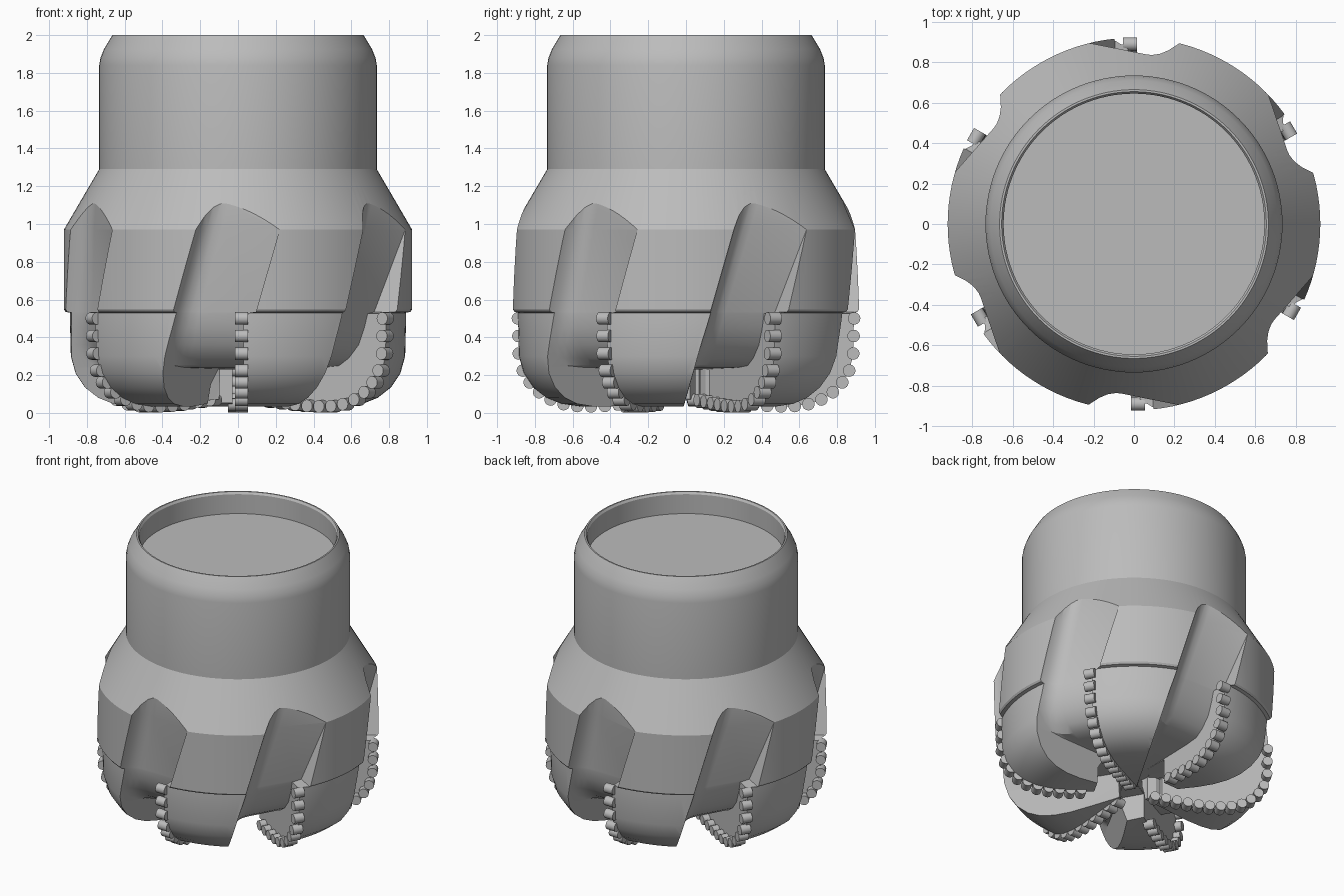
import bpy, bmesh
from math import pi, cos, sin, radians
from mathutils import Vector, Matrix

if "Cube" in bpy.data.objects:
    bpy.data.objects.remove(bpy.data.objects["Cube"], do_unlink=True)

steel = bpy.data.materials.new("grey steel")
steel.use_nodes = True
GREY = (0.5, 0.5, 0.5, 1)
steel.diffuse_color = GREY
steel.node_tree.nodes["Principled BSDF"].inputs["Base Color"].default_value = GREY


def make(name, bm):
    bmesh.ops.recalc_face_normals(bm, faces=bm.faces)
    mesh = bpy.data.meshes.new(name)
    bm.to_mesh(mesh)
    bm.free()
    mesh.materials.append(steel)
    ob = bpy.data.objects.new(name, mesh)
    bpy.context.collection.objects.link(ob)
    return ob


def select(ob):
    bpy.ops.object.select_all(action='DESELECT')
    ob.select_set(True)
    bpy.context.view_layer.objects.active = ob


def subtract(body, tool):
    select(body)
    mod = body.modifiers.new("cut", 'BOOLEAN')
    mod.operation = 'DIFFERENCE'
    mod.solver = 'EXACT'
    mod.object = tool
    bpy.ops.object.modifier_apply(modifier=mod.name)
    bpy.data.objects.remove(tool, do_unlink=True)


# Solid of revolution: blade nose, gauge band, shoulder, shank, recessed top
nose = [(0.89, 0.5), (0.885, 0.3), (0.86, 0.21), (0.81, 0.135), (0.74, 0.08),
        (0.66, 0.048), (0.56, 0.034), (0.45, 0.035), (0.3, 0.05), (0.08, 0.075)]
upper = [(0.89, 0.53), (0.913, 0.535), (0.922, 0.548), (0.922, 0.97), (0.735, 1.29),
         (0.735, 1.84), (0.728, 1.88), (0.71, 1.925), (0.665, 2), (0.655, 2),
         (0.645, 1.985), (0.645, 1.845), (0, 1.845)]
bm = bmesh.new()
ring = [bm.verts.new((r, 0, z)) for r, z in [(0, 0.08)] + nose[::-1] + upper]
edges = [bm.edges.new(pair) for pair in zip(ring, ring[1:])]
bmesh.ops.spin(bm, geom=ring + edges, cent=(0, 0, 0), axis=(0, 0, 1),
               angle=2 * pi, steps=120, use_duplicate=False)
bmesh.ops.remove_doubles(bm, verts=bm.verts, dist=0.0005)
body = make("bit_body", bm)


# Slanted slot: lofted sections with a rounded corner at the trailing wall
def left_wall(y, z):
    return -0.37 + 0.33 * (z - 0.5) + 0.58 * (y + 0.88)


# height, floor y on the left, floor y on the right, right wall x
SLOT = [(-0.1, -0.08, -0.08, 0.03), (0.23, -0.08, -0.08, 0.03),
        (0.24, -0.5, -0.5, 0.03), (0.25, -0.6, -0.6, 0.03),
        (0.29, -0.66, -0.66, 0.03), (0.36, -0.72, -0.72, 0.03),
        (0.45, -0.755, -0.755, 0.03), (0.525, -0.77, -0.775, 0.03),
        (0.535, -0.77, -0.778, 0.095), (0.97, -0.81, -0.895, 0.22),
        (1.3, -0.83, -0.97, 0.32)]


def slot(angle):
    bm = bmesh.new()
    loops = []
    for z, yl, yr, xr in SLOT:
        out = Vector((left_wall(-1.1, z), -1.1, z))
        corner = Vector((left_wall(yl, z), yl, z))
        right = Vector((xr, yr, z))
        chop = min(0.09, 0.4 * (right - corner).length)
        a = corner + (out - corner).normalized() * chop
        b = corner + (right - corner).normalized() * chop
        arc = [a * (1 - t) ** 2 + corner * 2 * t * (1 - t) + b * t * t
               for t in (0, 0.25, 0.5, 0.75, 1)]
        loops.append([bm.verts.new(p) for p in [out, *arc, right, (xr, -1.1, z)]])
    for low, high in zip(loops, loops[1:]):
        for i in range(len(low)):
            j = (i + 1) % len(low)
            bm.faces.new((low[i], low[j], high[j], high[i]))
    bm.faces.new(loops[0])
    bm.faces.new(loops[-1])
    bmesh.ops.triangulate(bm, faces=bm.faces)
    bm.transform(Matrix.Rotation(angle, 4, 'Z'))
    return make("slot_cutter", bm)


for k in range(6):
    subtract(body, slot(radians(60 * k)))

# Centre hole, and shortened inner ends on every second blade
bm = bmesh.new()
bmesh.ops.create_cone(bm, cap_ends=True, segments=32, radius1=0.1, radius2=0.1, depth=0.33,
                      matrix=Matrix.Translation((0, 0, 0.068)))
subtract(body, make("centre_cutter", bm))
for k in (1, 3, 5):
    bm = bmesh.new()
    bmesh.ops.create_cube(bm, size=1, matrix=Matrix.Rotation(radians(60 * k), 4, 'Z')
                          @ Matrix.Translation((0.08, -0.16, 0.065))
                          @ Matrix.Diagonal((0.2, 0.22, 0.33, 1)))
    subtract(body, make("end_cutter", bm))
select(body)
bpy.ops.object.shade_smooth_by_angle(angle=radians(28))


# Points spaced along the blade nose
def along(path, first, later):
    points, need = [path[0]], first
    for p, q in zip(path, path[1:]):
        p, q = Vector(p), Vector(q)
        while (q - p).length >= need:
            p = p + (q - p).normalized() * need
            points.append(tuple(p))
            need = first if len(points) < 4 else later
        need -= (q - p).length
    return points


# Rows of round cutting studs on the leading edge of each blade
for k in range(6):
    bm = bmesh.new()
    for r, z in along(nose, 0.093, 0.073):
        if k % 2 and r < 0.3:
            continue
        bmesh.ops.create_cone(bm, cap_ends=True, segments=24, radius1=0.033, radius2=0.033,
                              depth=0.07, matrix=Matrix.Rotation(radians(60 * k), 4, 'Z')
                              @ Matrix.Translation((0.019, -r, z))
                              @ Matrix.Rotation(pi / 2, 4, 'Y'))
    studs = make(f"cutting_studs_{k + 1}", bm)
    select(studs)
    bpy.ops.object.shade_smooth_by_angle(angle=radians(30))
